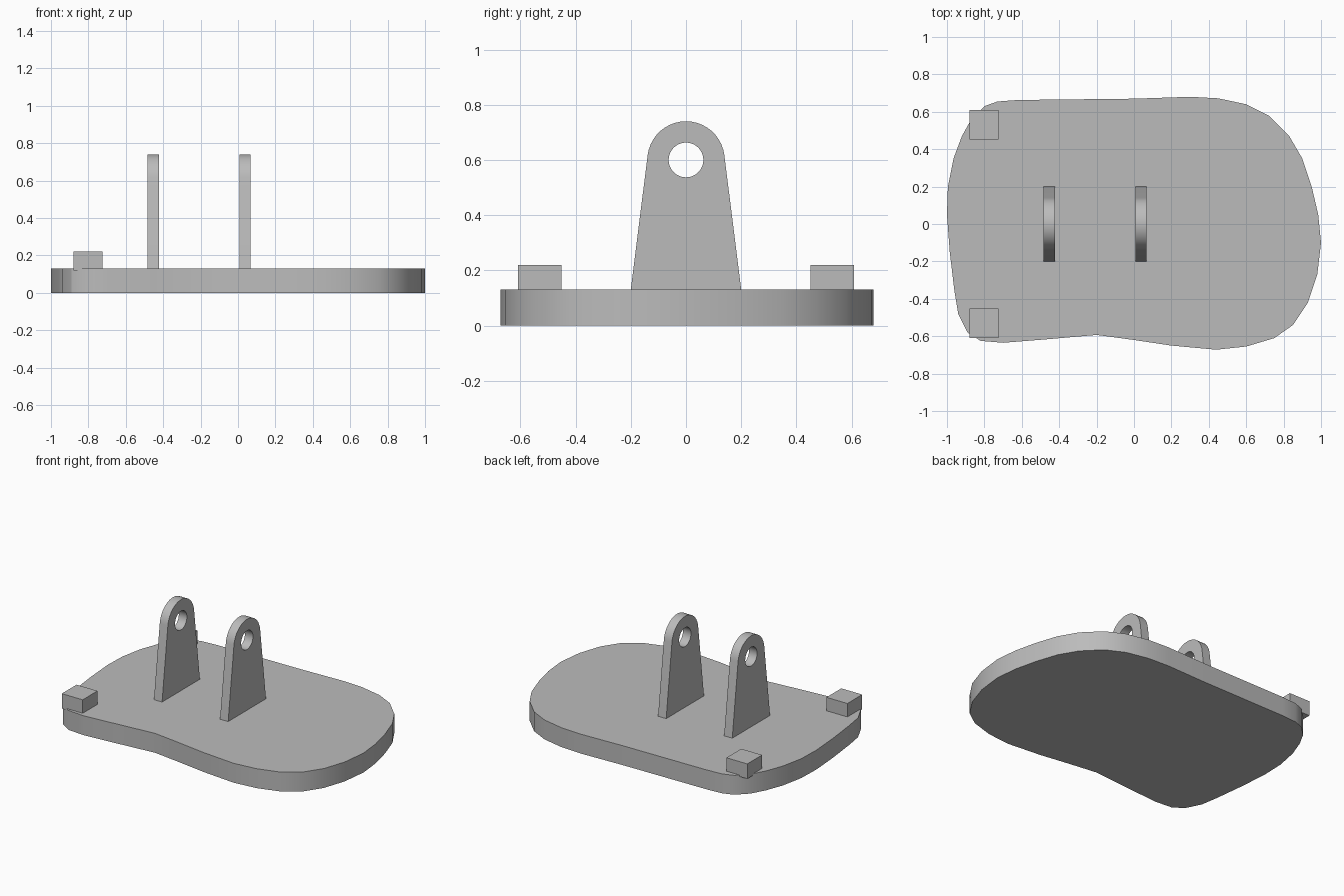
import bpy, bmesh, math
from mathutils import Vector

cube = bpy.data.objects.get("Cube")
if cube:
    bpy.data.objects.remove(cube)

grey = bpy.data.materials.new("plain grey")
grey.use_nodes = True
colour = (0.5, 0.5, 0.5, 1)
grey.diffuse_color = colour
grey.node_tree.nodes["Principled BSDF"].inputs["Base Color"].default_value = colour


def finish(name, bm, smooth=True):
    bmesh.ops.recalc_face_normals(bm, faces=bm.faces)
    mesh = bpy.data.meshes.new(name)
    bm.to_mesh(mesh)
    bm.free()
    mesh.materials.append(grey)
    obj = bpy.data.objects.new(name, mesh)
    bpy.context.collection.objects.link(obj)
    if smooth:
        bpy.ops.object.select_all(action="DESELECT")
        obj.select_set(True)
        bpy.context.view_layer.objects.active = obj
        bpy.ops.object.shade_smooth_by_angle(angle=math.radians(30))


def prism(name, loops, direction):
    """Fill closed loops (the first outer, the rest holes) and extrude."""
    bm = bmesh.new()
    edges = []
    for loop in loops:
        verts = [bm.verts.new(p) for p in loop]
        edges += [bm.edges.new((v, verts[i - 1])) for i, v in enumerate(verts)]
    if len(loops) == 1:
        bm.faces.new(verts)
    else:
        bmesh.ops.triangle_fill(bm, edges=edges, use_beauty=True,
                                normal=Vector(direction).normalized())
    ext = bmesh.ops.extrude_face_region(bm, geom=bm.faces[:], use_keep_orig=True)
    top = [g for g in ext["geom"] if isinstance(g, bmesh.types.BMVert)]
    bmesh.ops.translate(bm, verts=top, vec=direction)
    finish(name, bm)


# Rounded, slightly waisted base plate
outline = [(-.73, .655), (-.62, .663), (0, .67), (.3, .68), (.45, .672),
           (.6, .64), (.72, .58), (.83, .47), (.9, .35), (.95, .2), (.985, .05),
           (1, -.1), (.98, -.27), (.93, -.42), (.85, -.54), (.75, -.61),
           (.6, -.655), (.44, -.672), (.2, -.65), (0, -.62), (-.2, -.593),
           (-.45, -.615), (-.7, -.635), (-.82, -.625), (-.89, -.58), (-.94, -.48),
           (-.96, -.36), (-.985, -.15), (-1, .05), (-.995, .2), (-.965, .35),
           (-.92, .47), (-.87, .56), (-.8, .63)]
prism("base_plate", [[(x, y, 0) for x, y in outline]], (0, 0, .13))

# Pair of tapered lugs with a round eye
EYE_Z, LUG_R, HOLE_R = .6, .14, .063


def arc(x, radius, start, end, steps):
    angles = [math.radians(start + (end - start) * i / steps) for i in range(steps + 1)]
    return [(x, radius * math.cos(a), EYE_Z + radius * math.sin(a)) for a in angles]


for name, x in (("right_lug", -.483), ("left_lug", .007)):
    profile = [(x, -.2, .13), (x, .2, .13)] + arc(x, LUG_R, 7, 173, 20)
    hole = arc(x, HOLE_R, 0, 360, 32)[:-1]
    prism(name, [profile, hole], (.06, 0, 0))

# Corner blocks on the right edge
for name, y in (("front_block", -.53), ("back_block", .53)):
    bm = bmesh.new()
    bmesh.ops.create_cube(bm, size=1)
    bmesh.ops.scale(bm, vec=(.155, .157, .1), verts=bm.verts)
    bmesh.ops.translate(bm, vec=(-.803, y, .17), verts=bm.verts)
    finish(name, bm, smooth=False)
